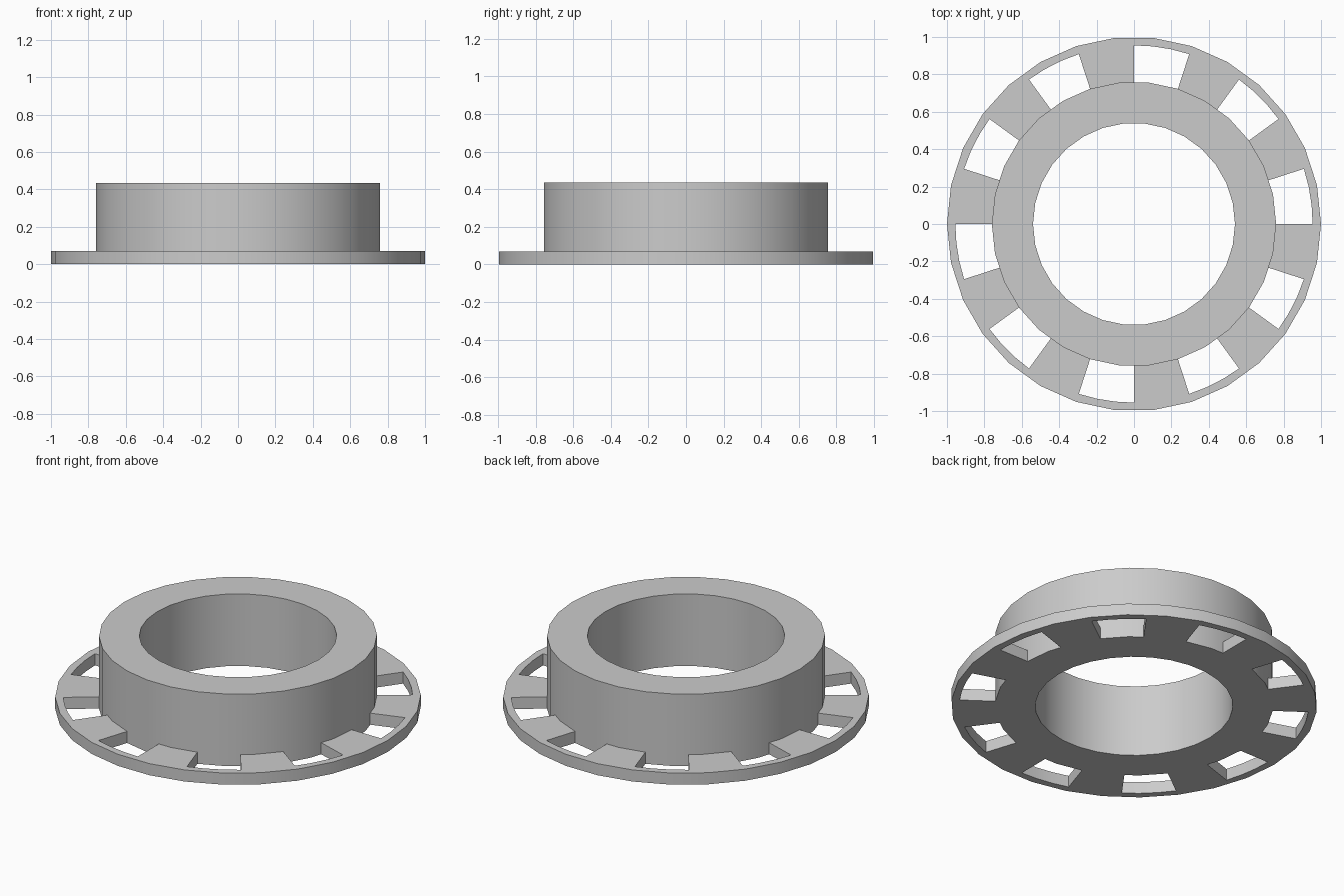
import bpy, bmesh, math

if "Cube" in bpy.data.objects:
    bpy.data.objects.remove(bpy.data.objects["Cube"])

SIDES = 30                      # facets around every rim
STEP = math.pi / SIDES          # half a facet: 6 degrees
HOLE_R, COLLAR_R, SLOT_R, RIM_R = 0.54, 0.76, 0.955, 1.0
FLANGE_H, TOTAL_H = 0.07, 0.435

grey = bpy.data.materials.new("plain_grey")
grey.diffuse_color = (0.6, 0.6, 0.6, 1)
grey.use_nodes = True
grey.node_tree.nodes["Principled BSDF"].inputs["Base Color"].default_value = grey.diffuse_color


def point(r, k, z, faceted=True):
    """Point k half-facets round; odd points lie mid-edge of the polygon."""
    if faceted and k % 2:
        r *= math.cos(STEP)
    return (r * math.cos(k * STEP), r * math.sin(k * STEP), z)


def finish(name, bm):
    bmesh.ops.recalc_face_normals(bm, faces=bm.faces[:])
    mesh = bpy.data.meshes.new(name)
    bm.to_mesh(mesh)
    bm.free()
    obj = bpy.data.objects.new(name, mesh)
    bpy.context.collection.objects.link(obj)
    mesh.materials.append(grey)
    bpy.ops.object.select_all(action='DESELECT')
    obj.select_set(True)
    bpy.context.view_layer.objects.active = obj
    bpy.ops.object.shade_smooth_by_angle(angle=math.radians(30))
    return obj


# Collar: thick tube with a round bore
bm = bmesh.new()
section = [(HOLE_R, 0), (COLLAR_R, 0), (COLLAR_R, TOTAL_H), (HOLE_R, TOTAL_H)]
loops = [[bm.verts.new(point(r, 2 * k, z)) for k in range(SIDES)] for r, z in section]
for i in range(4):
    a, b = loops[i], loops[(i + 1) % 4]
    for k in range(SIDES):
        n = (k + 1) % SIDES
        bm.faces.new((a[k], a[n], b[n], b[k]))
finish("collar", bm)

# Flange: flat ring with ten slots, each 18 degrees wide, then thickened
bm = bmesh.new()
n_pts = 2 * SIDES
rings = [[bm.verts.new(point(r, k, 0, r != SLOT_R)) for k in range(n_pts)]
         for r in (COLLAR_R, SLOT_R, RIM_R)]
for k in range(n_pts):
    n = (k + 1) % n_pts
    for i in range(2):
        if i == 0 and k % 6 < 3:
            continue            # open slot
        bm.faces.new((rings[i][k], rings[i + 1][k], rings[i + 1][n], rings[i][n]))
bmesh.ops.delete(bm, geom=[v for v in bm.verts if not v.link_faces], context='VERTS')
result = bmesh.ops.extrude_face_region(bm, geom=bm.faces[:], use_keep_orig=True)
for v in result["geom"]:
    if isinstance(v, bmesh.types.BMVert):
        v.co.z = FLANGE_H
bmesh.ops.recalc_face_normals(bm, faces=bm.faces[:])
# Remove the walls hidden against the collar
hidden = [f for f in bm.faces if all(v.co.xy.length < COLLAR_R + 0.01 for v in f.verts)]
bmesh.ops.delete(bm, geom=hidden, context='FACES')
finish("slotted_flange", bm)
